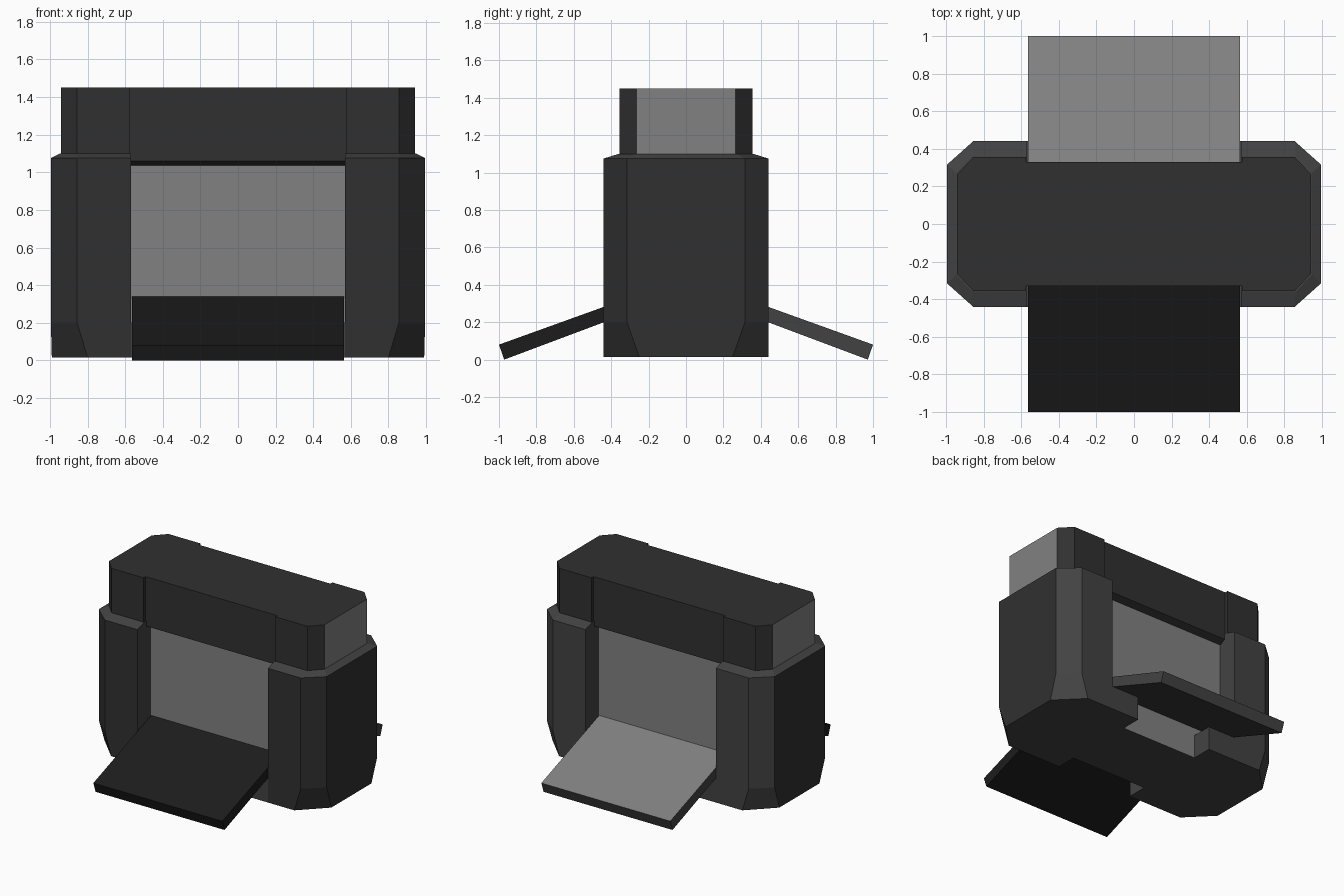
import bpy, bmesh

if "Cube" in bpy.data.objects:
    bpy.data.objects.remove(bpy.data.objects["Cube"])


def grey(name, v):
    m = bpy.data.materials.new(name)
    m.diffuse_color = (v, v, v, 1)
    m.use_nodes = True
    m.node_tree.nodes["Principled BSDF"].inputs["Base Color"].default_value = m.diffuse_color
    return m


BLACK = grey("black_metal", 0.012)
DARK = grey("dark_metal", 0.03)
MID = grey("mid_metal", 0.055)
LIGHT = grey("light_metal", 0.22)


def make(name, rings, mat, accent=None, test=None):
    """Loft closed rings of 3D points; faces whose normal passes the test get the accent."""
    bm = bmesh.new()
    loops = [[bm.verts.new(p) for p in r] for r in rings]
    n = len(loops[0])
    bm.faces.new(loops[0])
    bm.faces.new(loops[-1])
    for a, b in zip(loops, loops[1:]):
        for i in range(n):
            j = (i + 1) % n
            bm.faces.new((a[i], a[j], b[j], b[i]))
    bmesh.ops.recalc_face_normals(bm, faces=bm.faces)
    bm.normal_update()
    for f in bm.faces:
        f.material_index = 1 if test and test(f.normal) else 0
    me = bpy.data.meshes.new(name)
    me.materials.append(mat)
    if accent:
        me.materials.append(accent)
    bm.to_mesh(me)
    bm.free()
    ob = bpy.data.objects.new(name, me)
    bpy.context.collection.objects.link(ob)
    return ob


def mirror(ob, axis):
    m = ob.modifiers.new("Mirror", 'MIRROR')
    m.use_axis = [axis == i for i in range(3)]
    m.use_mirror_merge = False


def half_octagon(z, xi, xo, yo, xc, yc):
    """Plan outline with a flat inner side and two cut outer corners."""
    return [(xi, -yo, z), (xc, -yo, z), (xo, -yc, z),
            (xo, yc, z), (xc, yo, z), (xi, yo, z)]


def rect(z, x, y):
    return [(-x, -y, z), (x, -y, z), (x, y, z), (-x, y, z)]


# Side pillars: corner cuts widen at the foot, small bevel at the shoulder
pillar = make("side_pillar", [
    half_octagon(0.015, 0.57, 0.99, 0.44, 0.80, 0.25),
    half_octagon(0.20, 0.57, 0.995, 0.44, 0.855, 0.315),
    half_octagon(1.075, 0.57, 0.995, 0.44, 0.855, 0.315),
    half_octagon(1.10, 0.57, 0.945, 0.36, 0.86, 0.27)],
    MID, DARK, lambda n: n.y < -0.5 or n.x > 0.9)
mirror(pillar, 0)

# End blocks of the top beam, standing on the pillars, with lighter end faces
block = make("beam_end", [
    half_octagon(z, 0.575, 0.94, 0.355, 0.855, 0.265) for z in (1.09, 1.45)],
    DARK, LIGHT, lambda n: n.x > 0.9)
mirror(block, 0)

# Central beam with a sloped underside edge
make("top_beam", [rect(1.035, 0.575, 0.28), rect(1.06, 0.575, 0.33),
                  rect(1.45, 0.575, 0.33)], DARK)

# Recessed wall filling the opening
make("inner_wall", [rect(0.015, 0.57, 0.28), rect(1.035, 0.57, 0.28)],
     LIGHT, MID, lambda n: n.z < -0.5)

# Feet reaching inward beneath the ramps
foot = make("inner_foot", [
    [(x, y, z) for x, y in ((0.33, -0.44), (0.57, -0.44), (0.57, -0.28), (0.33, -0.28))]
    for z in (0.015, 0.20)], MID)
mirror(foot, 0)
mirror(foot, 1)

# Ramps: dark at the front, light tread at the back
profile = [(1.0, 0.08), (0.27, 0.343), (0.27, 0.263), (0.972, 0.0)]
for name, s, mat, top in (("front_ramp", -1, BLACK, BLACK), ("back_ramp", 1, MID, LIGHT)):
    make(name, [[(x, s * y, z) for y, z in profile] for x in (-0.563, 0.563)],
         mat, top, lambda n: n.z > 0.5)
